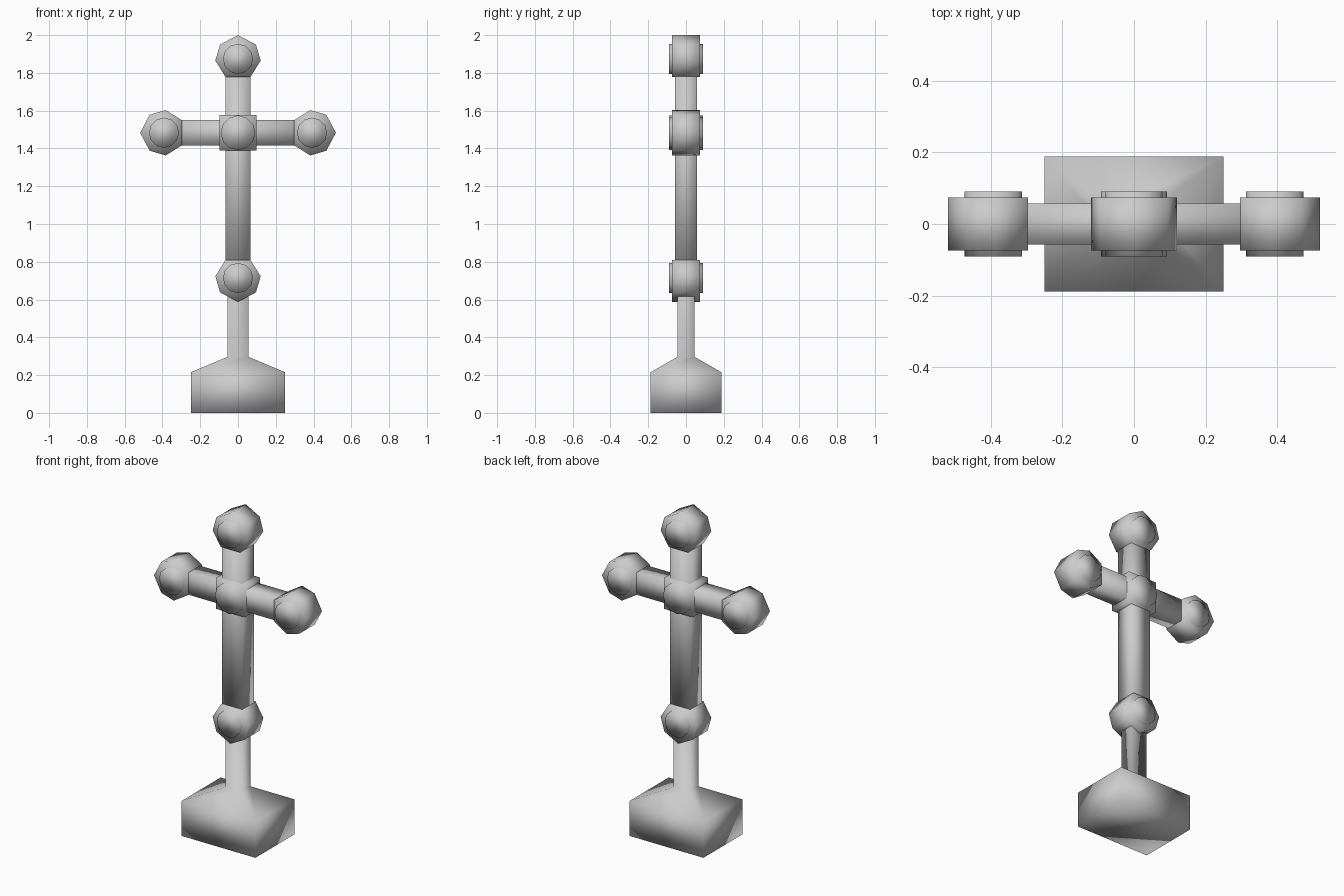
import bpy, bmesh
from math import pi
from mathutils import Matrix, Vector

if "Cube" in bpy.data.objects:
    bpy.data.objects.remove(bpy.data.objects["Cube"], do_unlink=True)

stone = bpy.data.materials.new("grey_stone")
stone.use_nodes = True
stone.diffuse_color = (0.6, 0.6, 0.6, 1)
stone.node_tree.nodes["Principled BSDF"].inputs["Base Color"].default_value = (0.6, 0.6, 0.6, 1)


def finish(name, bm):
    bmesh.ops.recalc_face_normals(bm, faces=bm.faces)
    for f in bm.faces:
        f.smooth = True
    mesh = bpy.data.meshes.new(name)
    bm.to_mesh(mesh)
    bm.free()
    mesh.materials.append(stone)
    obj = bpy.data.objects.new(name, mesh)
    bpy.context.collection.objects.link(obj)
    return obj


def box(name, centre, size):
    bm = bmesh.new()
    bmesh.ops.create_cube(bm, size=1, matrix=Matrix.Translation(centre) @ Matrix.Diagonal((*size, 1)))
    return finish(name, bm)


def disc(name, x, z, radius):
    # round boss passing right through from front to back
    bm = bmesh.new()
    matrix = Matrix.Translation((x, 0, z)) @ Matrix.Rotation(pi / 2, 4, 'X')
    bmesh.ops.create_cone(bm, cap_ends=True, segments=12, radius1=radius, radius2=radius,
                          depth=0.182, matrix=matrix)
    return finish(name, bm)


def knob(name, tip, angle):
    # pointed bud outline, drawn with its tip up and turned about the y axis
    side = [(0.095, -0.05), (0.12, -0.135), (0.066, -0.222)]
    outline = [(0, 0)] + side + [(-x, z) for x, z in reversed(side)]
    turn = Matrix.Translation(tip) @ Matrix.Rotation(angle, 4, 'Y')
    bm = bmesh.new()
    face = bm.faces.new([bm.verts.new(turn @ Vector((x, -0.074, z))) for x, z in outline])
    ext = bmesh.ops.extrude_face_region(bm, geom=[face])
    moved = [v for v in ext["geom"] if isinstance(v, bmesh.types.BMVert)]
    bmesh.ops.translate(bm, verts=moved, vec=(0, 0.148, 0))
    finish(name, bm)
    centre = turn @ Vector((0, 0, -0.126))
    disc(name + "_disc", centre.x, centre.z, 0.08)


# Base block, sloped shoulder and lower stem as one stack of rectangles
bm = bmesh.new()
rings = []
for w, d, z in [(0.25, 0.188, 0), (0.25, 0.188, 0.215), (0.055, 0.044, 0.297), (0.055, 0.044, 0.65)]:
    rings.append([bm.verts.new((sx * w, sy * d, z)) for sx, sy in [(-1, -1), (1, -1), (1, 1), (-1, 1)]])
for low, high in zip(rings, rings[1:]):
    for i in range(4):
        j = (i + 1) % 4
        bm.faces.new((low[i], low[j], high[j], high[i]))
bm.faces.new(rings[0])
bm.faces.new(rings[-1])
finish("base_and_stem", bm)

# Shaft, cross arms and centre block
box("shaft", (0, 0, 1.27), (0.134, 0.114, 1.14))
box("cross_arms", (0, 0, 1.483), (0.76, 0.114, 0.134))
box("centre_block", (0, 0, 1.483), (0.196, 0.144, 0.19))
disc("centre_disc", 0, 1.483, 0.092)

# Pointed knobs at the ends
knob("top_knob", (0, 0, 2.0), 0)
knob("left_knob", (0.518, 0, 1.483), pi / 2)
knob("right_knob", (-0.518, 0, 1.483), -pi / 2)
knob("lower_knob", (0, 0, 0.588), pi)
